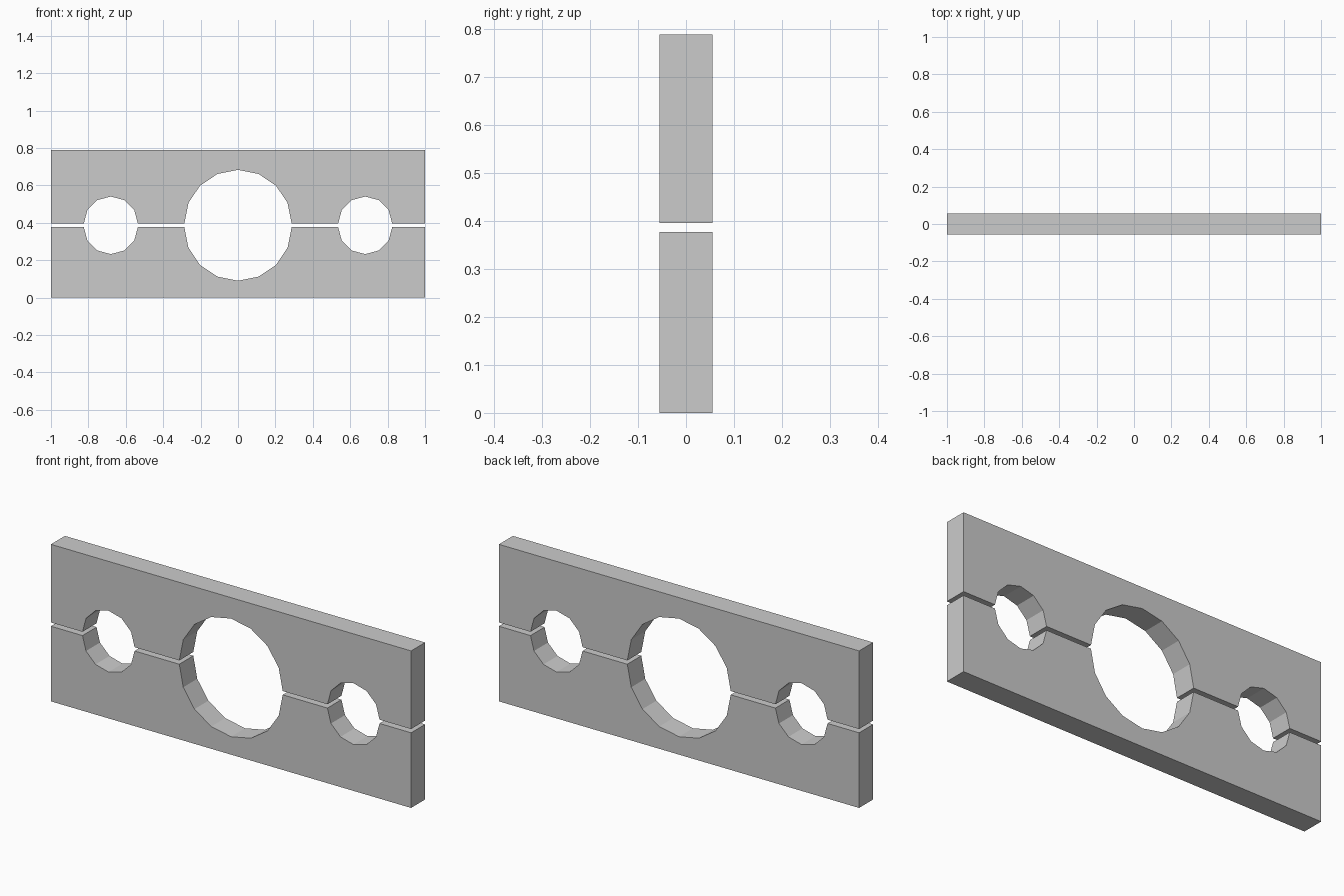
import bpy, bmesh
from math import sin, cos, pi

if "Cube" in bpy.data.objects:
    bpy.data.objects.remove(bpy.data.objects["Cube"])

HALF_DEPTH = 0.0555
# centre x, radius, facets per half circle
HOLES = [(-0.68, 0.1445, 6), (0.0, 0.287, 8), (0.68, 0.1445, 6)]


def clamp_half(name, split_z, outer_z):
    """Flat plate with three half-round notches along its split edge."""
    s = 1 if outer_z > split_z else -1
    profile = [(-1, split_z)]
    for cx, r, n in HOLES:
        for i in range(n + 1):
            a = pi - pi * i / n
            profile.append((cx + r * cos(a), split_z + s * r * sin(a)))
    profile += [(1, split_z), (1, outer_z), (-1, outer_z)]

    bm = bmesh.new()
    face = bm.faces.new([bm.verts.new((x, -HALF_DEPTH, z)) for x, z in profile])
    ext = bmesh.ops.extrude_face_region(bm, geom=[face], use_keep_orig=True)
    verts = [g for g in ext["geom"] if isinstance(g, bmesh.types.BMVert)]
    bmesh.ops.translate(bm, verts=verts, vec=(0, 2 * HALF_DEPTH, 0))
    bmesh.ops.recalc_face_normals(bm, faces=bm.faces)
    mesh = bpy.data.meshes.new(name)
    bm.to_mesh(mesh)
    bm.free()
    obj = bpy.data.objects.new(name, mesh)
    bpy.context.collection.objects.link(obj)
    return obj


# Lower and upper plates, separated by a thin gap
clamp_half("lower_plate", 0.377, 0.0)
clamp_half("upper_plate", 0.396, 0.788)
